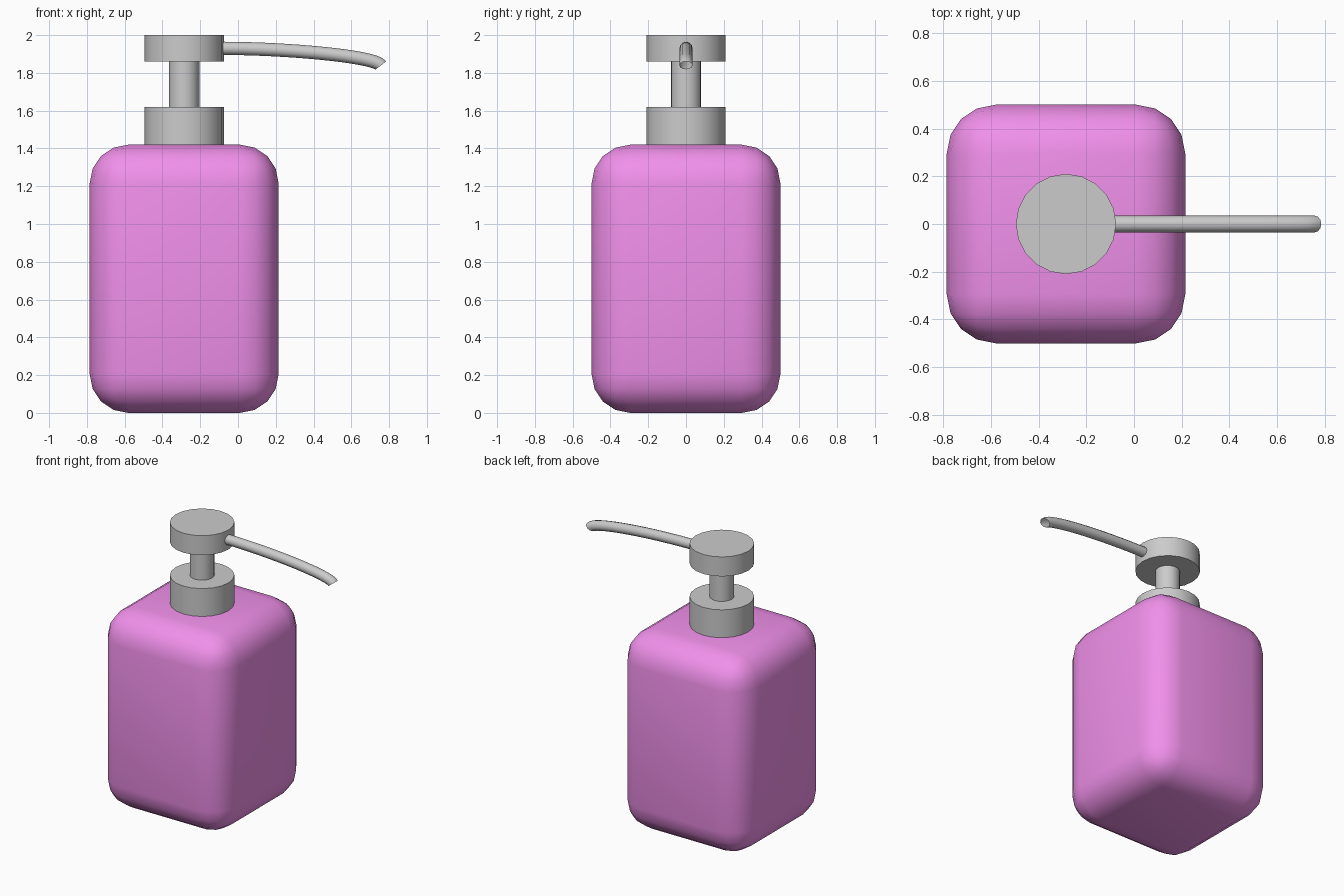
import bpy
import bmesh

if "Cube" in bpy.data.objects:
    bpy.data.objects.remove(bpy.data.objects["Cube"])

CX = -0.285  # shared axis of bottle and pump


def cylinder(name, radius, z0, z1, sides):
    bpy.ops.mesh.primitive_cylinder_add(vertices=sides, radius=radius, depth=z1 - z0,
                                        location=(CX, 0, (z0 + z1) / 2))
    ob = bpy.context.object
    ob.name = name
    bpy.ops.object.shade_smooth_by_angle()
    return ob


# Bottle: rounded box
bpy.ops.mesh.primitive_cube_add(size=1, location=(CX, 0, 0.71))
bottle = bpy.context.object
bottle.name = "bottle"
bottle.scale = (1, 1, 1.42)
bpy.ops.object.transform_apply(location=False, rotation=False, scale=True)
bevel = bottle.modifiers.new("rounding", 'BEVEL')
bevel.width = 0.205
bevel.segments = 4
bpy.ops.object.modifier_apply(modifier="rounding")
bpy.ops.object.shade_smooth()
mat = bpy.data.materials.new("magenta")
mat.diffuse_color = (0.88, 0.28, 0.83, 1)
mat.use_nodes = True
mat.node_tree.nodes["Principled BSDF"].inputs["Base Color"].default_value = mat.diffuse_color
bottle.data.materials.append(mat)

# Pump: collar, stem and press head
cylinder("collar", 0.21, 1.415, 1.62, 20)
cylinder("stem", 0.08, 1.61, 1.87, 20)
cylinder("pump_head", 0.21, 1.86, 2.0, 20)

# Spout: open tube along a curve that droops at the tip
curve = bpy.data.curves.new("spout", 'CURVE')
curve.dimensions = '3D'
curve.bevel_depth = 0.035
curve.bevel_resolution = 4
spline = curve.splines.new('BEZIER')
spline.bezier_points.add(1)
spline.resolution_u = 16
start, tip = spline.bezier_points
for p in (start, tip):
    p.handle_left_type = p.handle_right_type = 'FREE'
start.co = (-0.09, 0, 1.93)
start.handle_left = (-0.2, 0, 1.93)
start.handle_right = (0.25, 0, 1.93)
tip.co = (0.757, 0, 1.84)
tip.handle_left = (0.72, 0, 1.889)
tip.handle_right = (0.79, 0, 1.79)
spout = bpy.data.objects.new("spout", curve)
bpy.context.collection.objects.link(spout)
bpy.ops.object.select_all(action='DESELECT')
spout.select_set(True)
bpy.context.view_layer.objects.active = spout
bpy.ops.object.convert(target='MESH')
bpy.ops.object.shade_smooth()
